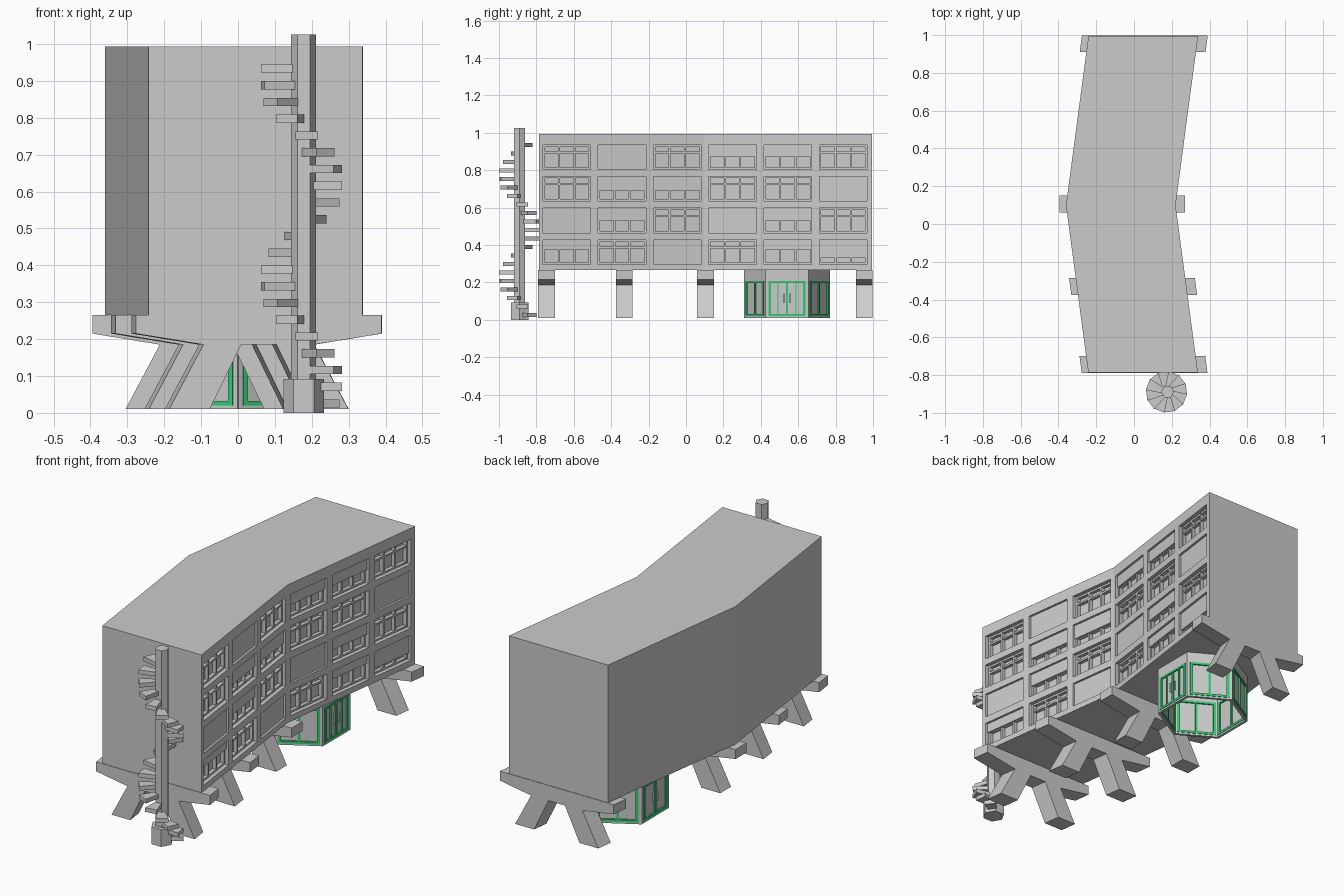
import bpy, bmesh
from math import sin, cos, radians, pi
from mathutils import Vector

if "Cube" in bpy.data.objects:
    bpy.data.objects.remove(bpy.data.objects["Cube"])

SLOPE, BEND = 0.133, 0.1          # both wings lean away from the bend


def skew(y):
    return SLOPE * abs(y - BEND)


def prism(bm, a, b):
    """Solid between two matching loops of 3D points."""
    va = [bm.verts.new(p) for p in a]
    vb = [bm.verts.new(p) for p in b]
    n = len(va)
    bm.faces.new(va[::-1])
    bm.faces.new(vb)
    for i in range(n):
        j = (i + 1) % n
        bm.faces.new((va[i], va[j], vb[j], vb[i]))


def finish(bm, name, mat=None):
    bmesh.ops.recalc_face_normals(bm, faces=bm.faces[:])
    me = bpy.data.meshes.new(name)
    bm.to_mesh(me)
    bm.free()
    ob = bpy.data.objects.new(name, me)
    bpy.context.collection.objects.link(ob)
    if mat:
        me.materials.append(mat)
    return ob


def wall_box(bm, y0, y1, z0, z1, d0, d1):
    """Box following the right facade, between depths d0 and d1 behind it."""
    def loop(z):
        return [(0.22 + skew(y) - d, y, z)
                for y, d in ((y0, d0), (y1, d0), (y1, d1), (y0, d1))]
    prism(bm, loop(z0), loop(z1))


green = bpy.data.materials.new("green_paint")
green.diffuse_color = (0.03, 0.62, 0.17, 1)
green.use_nodes = True
green.node_tree.nodes["Principled BSDF"].inputs["Base Color"].default_value = green.diffuse_color

# Bent main block
Y0, Y1, Z0, Z1 = -0.787, 0.995, 0.265, 0.993
outline = [(0.22 + skew(y), y) for y in (Y0, BEND, Y1)]
outline += [(-0.36 + skew(y), y) for y in (Y1, BEND, Y0)]
bm = bmesh.new()
prism(bm, [(x, y, Z0) for x, y in outline], [(x, y, Z1) for x, y in outline])
body = finish(bm, "main_block")

# Window openings, sashes and roller shutters (number = closed fraction)
columns = [-0.765 + 0.2955 * i for i in range(6)]
rows = [0.803, 0.635, 0.465, 0.295]
closed = [[0, 1, 0, .48, .48, 0],
          [0, .58, .58, 0, 0, 1],
          [1, .5, 0, 1, .5, 0],
          [.38, 0, 1, 0, .38, .73]]
W, H, BAR = 0.255, 0.132, 0.010
cut, sash, shut = bmesh.new(), bmesh.new(), bmesh.new()
for z, states in zip(rows, closed):
    for y, c in zip(columns, states):
        wall_box(cut, y, y + W, z, z + H, -0.02, 0.04)
        if c < 1:
            for i in range(4):
                yb = y + (W - BAR) * i / 3
                wall_box(sash, yb, yb + BAR, z, z + H, 0.02, 0.041)
            for f in (0, 0.7, 1):
                zb = z + (H - BAR) * f
                wall_box(sash, y, y + W, zb, zb + BAR, 0.021, 0.041)
        if c > 0:
            wall_box(shut, y, y + W, z + H * (1 - c), z + H, 0.012, 0.041)
cutter = finish(cut, "window_cutter")
cutter.hide_render = True
finish(sash, "window_sashes")
finish(shut, "roller_shutters")
mod = body.modifiers.new("openings", 'BOOLEAN')
mod.operation, mod.solver, mod.object = 'DIFFERENCE', 'EXACT', cutter
bpy.context.view_layer.objects.active = body
bpy.ops.object.modifier_apply(modifier=mod.name)
bpy.data.objects.remove(cutter)

# Four support trestles with splayed legs
half = [(0.333, 0.265), (0.333, 0.215), (0.15, 0.185),
        (0.243, 0.01), (0.133, 0.01), (0.048, 0.185)]
profile = half + [(-x, z) for x, z in half[::-1]]
for k, (y0, y1) in enumerate([(-0.79, -0.70), (-0.375, -0.285),
                              (0.06, 0.15), (0.91, 0.998)]):
    bm = bmesh.new()
    loops = []
    for y in (y0, y1):
        shift = -0.062 + (0 if k == 2 else skew(y))
        loops.append([(x + shift, y, z) for x, z in profile])
    prism(bm, *loops)
    finish(bm, f"support_trestle_{k + 1}")

# Hexagonal glazed entrance, open underneath
centre, R = Vector((0.0, 0.54, 0)), 0.23
walls, frames, doors = bmesh.new(), bmesh.new(), bmesh.new()
for k in range(6):
    a = radians(60 * k)
    n, t = Vector((cos(a), sin(a), 0)), Vector((-sin(a), cos(a), 0))
    ap = R * cos(pi / 6)

    def panel(bm, u0, u1, z0, z1, d0, d1):
        def loop(z):
            pts = []
            for u, d in ((u0, d0), (u1, d0), (u1, d1), (u0, d1)):
                pts.append(centre + n * (ap - d) + t * u + Vector((0, 0, z)))
            return pts
        prism(bm, loop(z0), loop(z1))

    # wall surround
    panel(walls, -0.114, 0.114, 0.208, 0.266, 0, 0.014)
    panel(walls, -0.114, 0.114, 0.01, 0.02, 0, 0.014)
    for s in (-1, 1):
        u0, u1 = sorted((s * 0.114, s * 0.1))
        panel(walls, u0, u1, 0.02, 0.208, 0, 0.014)
        # green jambs
        u0, u1 = sorted((s * 0.1, s * 0.086))
        panel(frames, u0, u1, 0.02, 0.208, -0.003, 0.017)
    # green rails and mullions
    panel(frames, -0.086, 0.086, 0.02, 0.032, -0.003, 0.017)
    panel(frames, -0.086, 0.086, 0.196, 0.208, -0.003, 0.017)
    for u in ((-0.048, 0, 0.048) if k == 0 else (0,)):
        w = 0.006 if u == 0 else 0.003
        panel(frames, u - w, u + w, 0.032, 0.196, -0.001, 0.015)
    # door leaves and pull handles
    panel(doors, -0.086, 0.086, 0.032, 0.196, 0.005, 0.010)
    if k in (0, 3):
        for u in (-0.016, 0.016):
            panel(doors, u - 0.002, u + 0.002, 0.09, 0.14, -0.004, 0.006)
finish(walls, "entrance_walls")
finish(frames, "entrance_frames", green)
finish(doors, "entrance_doors")

# Spiral stair: hexagonal pole, base and wedge treads
SX, SY = 0.178, -0.889


def hexagon(r, z):
    return [(SX + r * cos(pi * i / 3), SY + r * sin(pi * i / 3), z)
            for i in range(6)]


bm = bmesh.new()
prism(bm, hexagon(0.034, 0.0), hexagon(0.034, 1.026))
finish(bm, "stair_pole")
bm = bmesh.new()
prism(bm, hexagon(0.055, 0.0), hexagon(0.055, 0.092))
finish(bm, "stair_base")
bm = bmesh.new()
for i in range(-1, 20):
    a = radians(8 - 30 * i)
    n, t = Vector((cos(a), sin(a), 0)), Vector((-sin(a), cos(a), 0))
    z = 0.060 + 0.0454 * i
    loop = [Vector((SX - 0.006, SY, z)) + n * r + t * w for r, w in
            ((0.02, -0.016), (0.106, -0.031), (0.106, 0.031), (0.02, 0.016))]
    prism(bm, loop, [p + Vector((0, 0, 0.022)) for p in loop])
finish(bm, "stair_treads")
